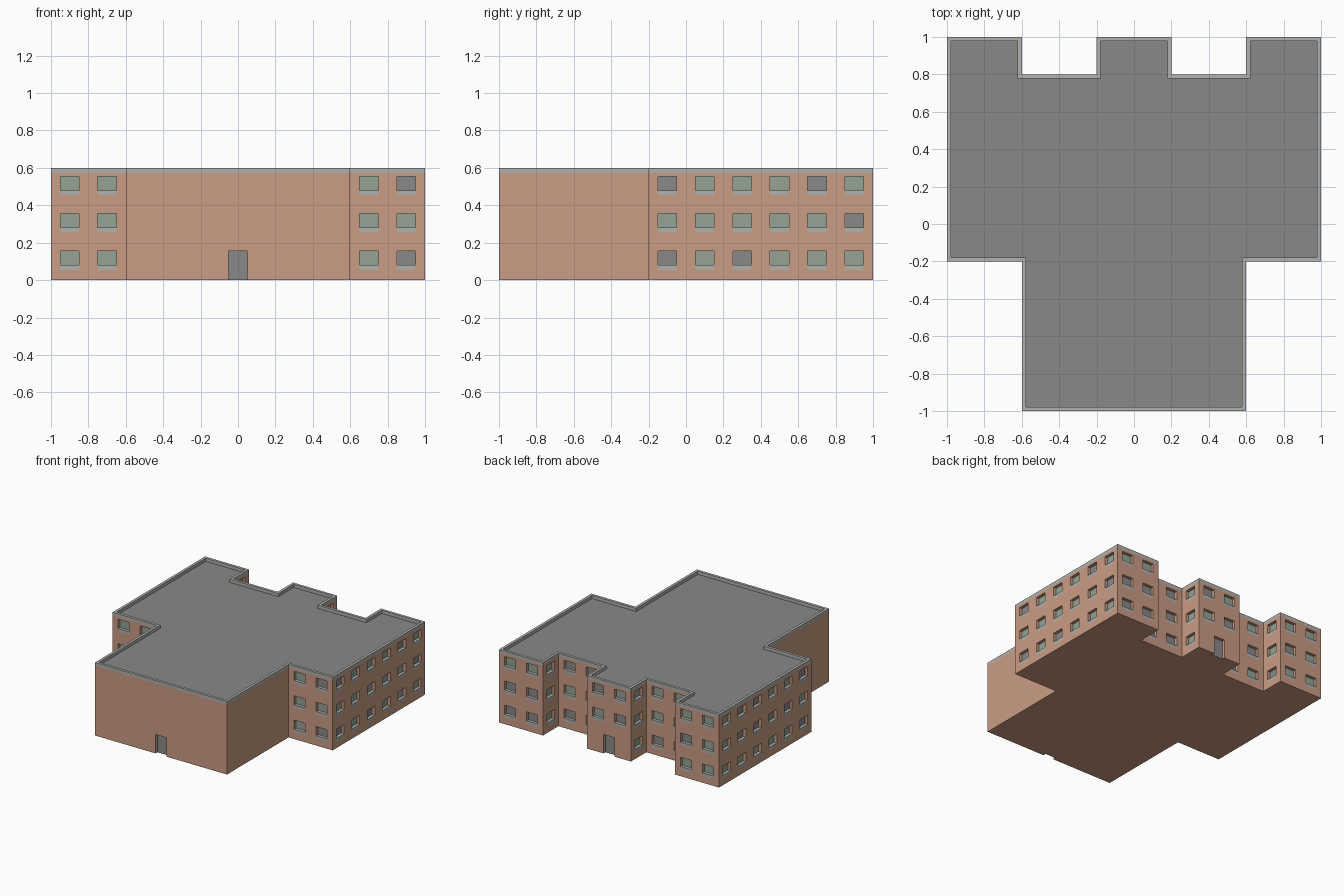
import bpy, bmesh, random
from mathutils import Vector

if "Cube" in bpy.data.objects:
    bpy.data.objects.remove(bpy.data.objects["Cube"])

random.seed(4)
H, BAND, RIM = 0.6, 0.574, 0.022      # wall height, trim start, parapet width
DEPTH, HALF = 0.025, 0.05             # opening recess, half opening width
SILL, HEAD, FLOOR = 0.055, 0.155, 0.2  # sill bottom, opening top, storey height
GLASS_BOTTOM = 0.08


def srgb(r, g, b):
    f = lambda c: c / 12.92 if c <= 0.04045 else ((c + 0.055) / 1.055) ** 2.4
    return (f(r / 255), f(g / 255), f(b / 255), 1)


def material(name, *rgb):
    m = bpy.data.materials.new(name)
    m.diffuse_color = srgb(*rgb)
    m.use_nodes = True
    m.node_tree.nodes["Principled BSDF"].inputs["Base Color"].default_value = m.diffuse_color
    return m


brick = material("brick", 202, 156, 132)
trim = material("light trim", 177, 177, 173)
grey = material("dark grey", 137, 137, 137)
glass = material("green glass", 147, 163, 148)

# part name -> (material, list of faces)
parts = {
    "walls": (brick, []), "base": (brick, []), "sills": (trim, []),
    "parapet": (trim, []), "roof_deck": (grey, []), "doors": (grey, []),
    "light_windows": (glass, []), "dark_windows": (grey, []),
}


def face(part, *pts):
    parts[part][1].append(pts)


# Footprint, counter-clockwise: right half mirrored to the left
right = [(0.6, -1), (0.6, -0.2), (1, -0.2), (1, 1), (0.6, 1), (0.6, 0.8), (0.2, 0.8), (0.2, 1)]
plan = [Vector((x, y, 0)) for x, y in right]
plan += [Vector((-p.x, p.y, 0)) for p in reversed(plan)]
N = len(plan)
FRONT, RIGHT, WING_R, BACK_MID, WING_L, SIDES = 15, 2, 1, 7, 13, (0, 14)
UP = Vector((0, 0, 1))


def normal(i):
    return (plan[(i + 1) % N] - plan[i]).normalized().cross(UP)


# Dark panes as seen on the visible walls: (column, storey)
dark_known = {WING_R: {(1, 0), (1, 2)}, WING_L: set(),
              RIGHT: {(0, 0), (2, 0), (5, 1), (0, 2), (4, 2)}}


def is_dark(i, col, storey):
    if i in dark_known:
        return (col, storey) in dark_known[i]
    return random.random() < 0.35


def openings(i, length):
    """Openings of one wall as (u0, u1, z0, z1, part)."""
    out = []
    if i in (FRONT, BACK_MID):
        out.append((length / 2 - HALF, length / 2 + HALF, 0, HEAD, "doors"))
    if i == FRONT or i in SIDES:
        return out
    for col in range(round(length / 0.2)):
        c = 0.1 + 0.2 * col
        for s in range(1 if i == BACK_MID else 0, 3):
            part = "dark_windows" if is_dark(i, col, s) else "light_windows"
            out.append((c - HALF, c + HALF, GLASS_BOTTOM + FLOOR * s, HEAD + FLOOR * s, part))
    return out


base = []
for i in range(N):
    a, b = plan[i], plan[(i + 1) % N]
    length, d, n = (b - a).length, (b - a).normalized(), normal(i)
    holes = openings(i, length)
    P = lambda u, z, k=0.0: a + d * u + UP * z - n * k

    # Wall grid: openings stay empty, sills are flush under the windows
    us = sorted({0, round(length, 4)} | {round(u, 4) for h in holes for u in h[:2]})
    sills = [(h[0], h[1], h[2] - GLASS_BOTTOM + SILL, h[2]) for h in holes if h[4] != "doors"]
    zs = sorted({0, BAND} | {round(z, 4) for h in holes for z in h[2:4]}
                | {round(s[2], 4) for s in sills})
    inside = lambda r, u, z: r[0] < u < r[1] and r[2] < z < r[3]
    for u0, u1 in zip(us, us[1:]):
        for z0, z1 in zip(zs, zs[1:]):
            u, z = (u0 + u1) / 2, (z0 + z1) / 2
            if any(inside(h, u, z) for h in holes):
                continue
            part = "sills" if any(inside(s, u, z) for s in sills) else "walls"
            face(part, P(u0, z0), P(u1, z0), P(u1, z1), P(u0, z1))

    # Recessed panes and doors with their reveals
    base.append(a)
    for u0, u1, z0, z1, part in holes:
        k = DEPTH
        face(part, P(u0, z0, k), P(u1, z0, k), P(u1, z1, k), P(u0, z1, k))
        face("walls", P(u0, z0), P(u0, z0, k), P(u0, z1, k), P(u0, z1))
        face("walls", P(u1, z0, k), P(u1, z0), P(u1, z1), P(u1, z1, k))
        face("walls", P(u0, z1, k), P(u1, z1, k), P(u1, z1), P(u0, z1))
        if part == "doors":
            base += [P(u0, 0), P(u0, 0, k), P(u1, 0, k), P(u1, 0)]
        else:
            face("sills", P(u0, z0), P(u1, z0), P(u1, z0, k), P(u0, z0, k))

# Base, notched at the doors
face("base", *reversed(base))

# Parapet: outer band, top rim and inner side, around the roof deck
inner = [plan[i] - RIM * (normal(i - 1 if i else N - 1) + normal(i)) for i in range(N)]
for i in range(N):
    j = (i + 1) % N
    lo, hi = UP * BAND, UP * H
    face("parapet", plan[i] + lo, plan[j] + lo, plan[j] + hi, plan[i] + hi)
    face("parapet", plan[i] + hi, plan[j] + hi, inner[j] + hi, inner[i] + hi)
    face("parapet", inner[i] + hi, inner[j] + hi, inner[j] + lo, inner[i] + lo)
face("roof_deck", *[p + UP * BAND for p in inner])

# One object per part
for name, (mat, faces) in parts.items():
    bm = bmesh.new()
    for pts in faces:
        bm.faces.new([bm.verts.new(p) for p in pts])
    bmesh.ops.remove_doubles(bm, verts=bm.verts, dist=1e-4)
    mesh = bpy.data.meshes.new(name)
    bm.to_mesh(mesh)
    bm.free()
    mesh.materials.append(mat)
    bpy.context.collection.objects.link(bpy.data.objects.new(name, mesh))
